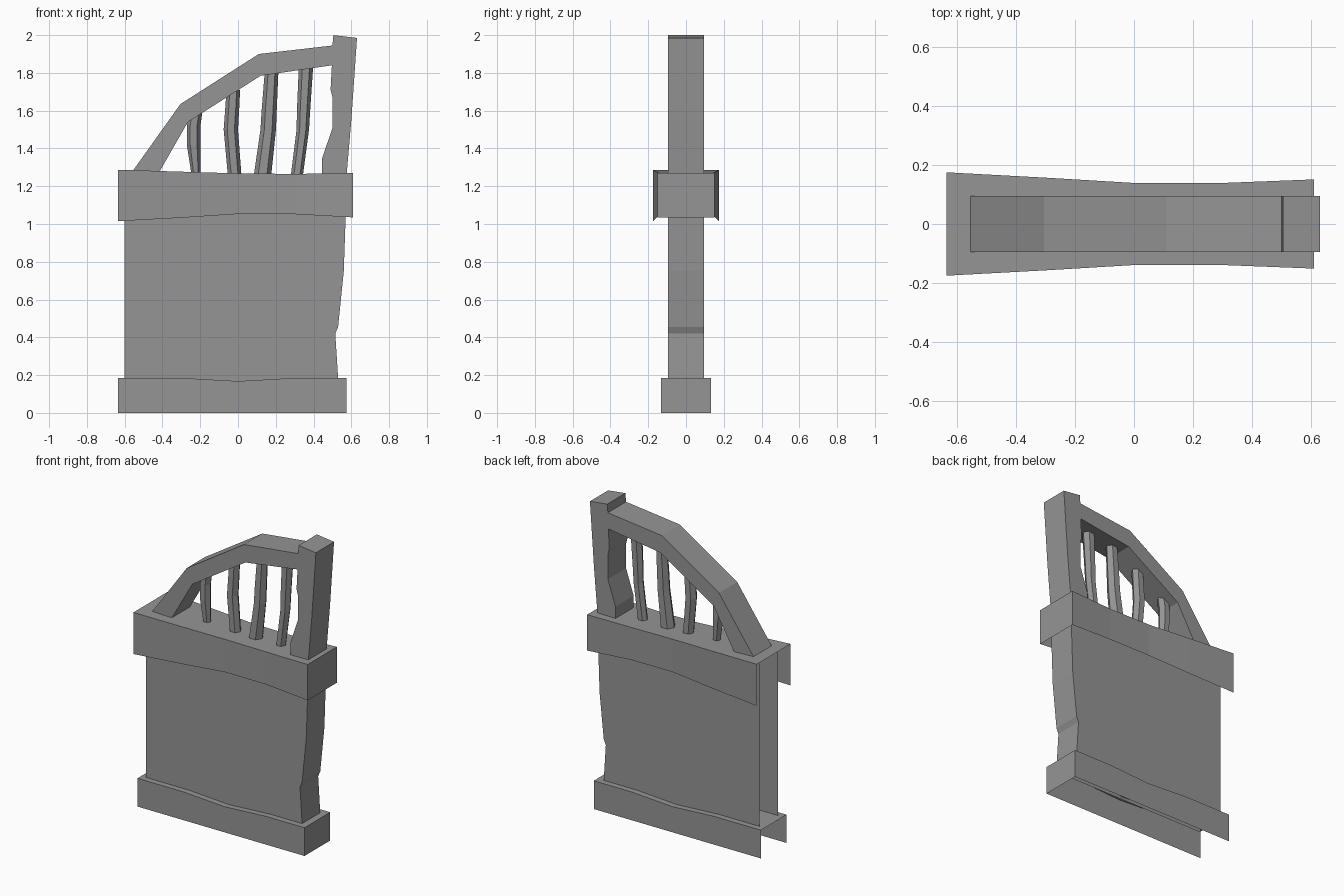
import bpy, bmesh
from math import cos, sin, pi

cube = bpy.data.objects.get("Cube")
if cube:
    bpy.data.objects.remove(cube, do_unlink=True)

GREY = (0.3, 0.3, 0.3, 1)
stone = bpy.data.materials.new("stone grey")
stone.use_nodes = True
stone.diffuse_color = GREY
stone.node_tree.nodes["Principled BSDF"].inputs["Base Color"].default_value = GREY


def finish(name, bm):
    mesh = bpy.data.meshes.new(name)
    bm.to_mesh(mesh)
    bm.free()
    mesh.materials.append(stone)
    obj = bpy.data.objects.new(name, mesh)
    bpy.context.collection.objects.link(obj)
    return obj


def skin(name, rows, closed=False, end=False):
    """Join successive rows of points with quads; optionally fill the last row."""
    bm = bmesh.new()
    loops = [[bm.verts.new(p) for p in row] for row in rows]
    count = len(rows[0])
    for a, b in zip(loops, loops[1:]):
        for j in range(count if closed else count - 1):
            k = (j + 1) % count
            bm.faces.new((a[j], a[k], b[k], b[j]))
    if end:
        bm.faces.new(loops[-1][::-1])
    return finish(name, bm)


def trough(name, stations):
    """Cover open below and at the -x end, from (x, half width, bottom, top)."""
    rows = [[(x, w, lo), (x, w, hi), (x, -w, hi), (x, -w, lo)]
            for x, w, lo, hi in stations]
    return skin(name, rows, end=True)


def prism(name, outline, half):
    """Extrude an x-z outline along y."""
    bm = bmesh.new()
    face = bm.faces.new([bm.verts.new((x, -half, z)) for x, z in outline])
    out = bmesh.ops.extrude_face_region(bm, geom=[face])["geom"]
    for v in out:
        if isinstance(v, bmesh.types.BMVert):
            v.co.y = half
    if face.is_valid and not any(len(e.link_faces) > 1 for e in face.edges):
        bm.faces.remove(face)
    bmesh.ops.recalc_face_normals(bm, faces=bm.faces)
    return finish(name, bm)


HALF = 0.094

# Footing with a slightly sagging top
trough("footing", [(x, 0.133, 0, top) for x, top in
                   ((-0.635, 0.185), (-0.3, 0.185), (0, 0.168), (0.3, 0.185), (0.575, 0.185))])

# Wall panel with a worn right edge, open at its left end
edge = ((0.535, 0.15), (0.53, 0.185), (0.515, 0.42), (0.53, 0.455), (0.56, 0.75),
        (0.57, 1.04), (0.57, 1.25))
skin("wall_panel", [[(-0.6, -HALF, z), (x, -HALF, z), (x, HALF, z), (-0.6, HALF, z)]
                    for x, z in edge])

# Pinched coping on top of the wall
trough("coping", [(-0.635, 0.175, 1.015, 1.287), (-0.3, 0.157, 1.033, 1.277),
                  (0, 0.139, 1.053, 1.268), (0.3, 0.139, 1.052, 1.265),
                  (0.61, 0.151, 1.035, 1.27)])

# Angular arch and worn end post in one piece
prism("arch_and_post", [
    (-0.565, 1.27), (-0.425, 1.26), (-0.265, 1.54), (0.12, 1.785), (0.497, 1.84),
    (0.49, 1.71), (0.5, 1.67), (0.5, 1.51), (0.445, 1.345), (0.445, 1.26),
    (0.575, 1.26), (0.6, 1.55), (0.63, 1.985), (0.505, 2.0), (0.5, 1.945),
    (0.11, 1.9), (-0.305, 1.635)], HALF)

# Crooked six-sided bars: (x, z, radius) from bottom to top
bars = (
    ((-0.222, 1.26, 0.024), (-0.235, 1.42, 0.036), (-0.235, 1.52, 0.036), (-0.225, 1.59, 0.036)),
    ((-0.018, 1.26, 0.036), (-0.038, 1.5, 0.038), (-0.03, 1.62, 0.037), (-0.025, 1.71, 0.036)),
    ((0.13, 1.26, 0.046), (0.16, 1.5, 0.041), (0.165, 1.6, 0.04), (0.178, 1.81, 0.036)),
    ((0.312, 1.26, 0.032), (0.343, 1.5, 0.033), (0.347, 1.6, 0.035), (0.36, 1.835, 0.038)),
)
for i, bar in enumerate(bars, 1):
    skin(f"bar_{i}", [[(x + r * cos(k * pi / 3), r * sin(k * pi / 3), z) for k in range(6)]
                      for x, z, r in bar], closed=True)
